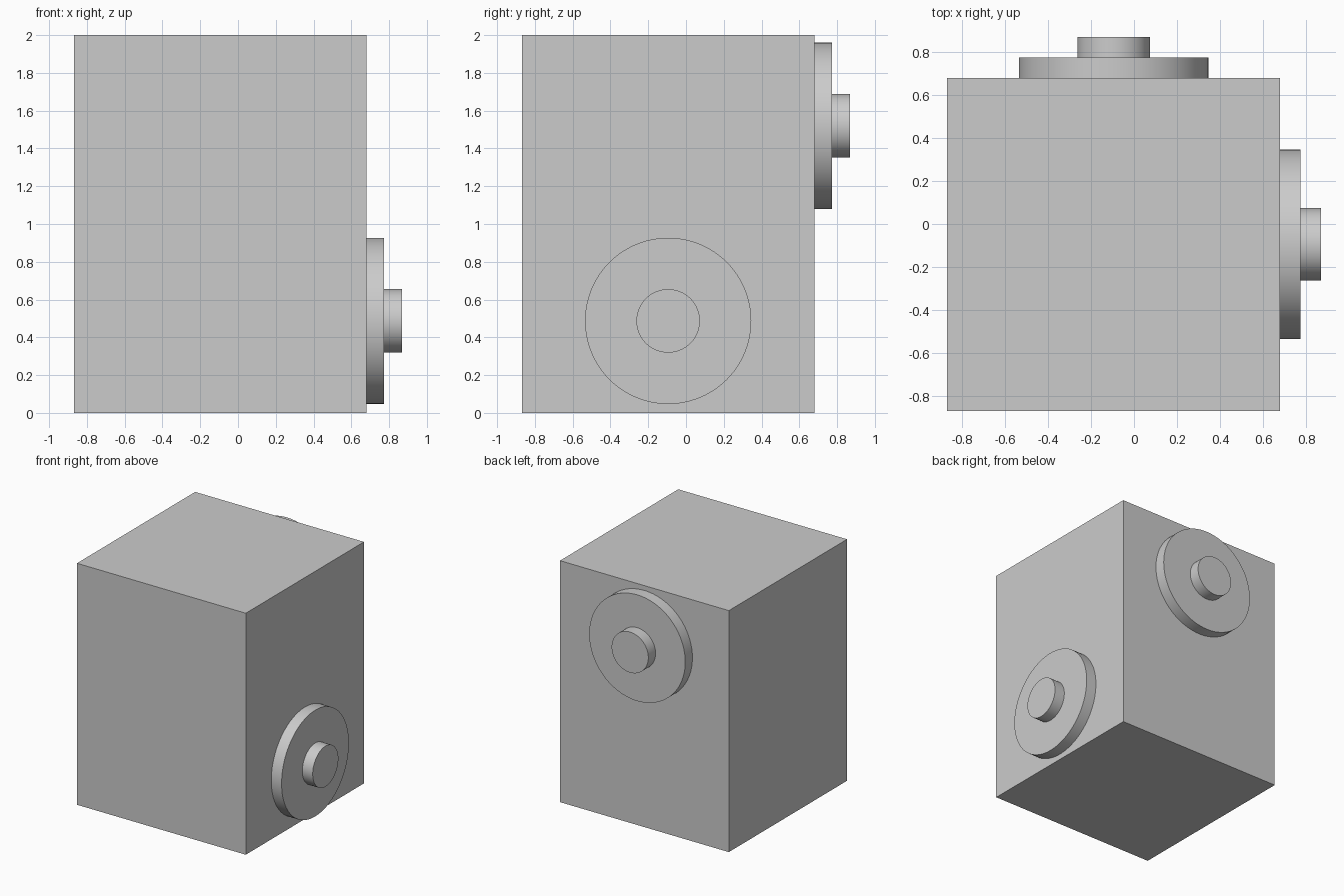
import bpy
import math
from mathutils import Vector

default = bpy.data.objects.get("Cube")
if default:
    bpy.data.objects.remove(default, do_unlink=True)

grey = bpy.data.materials.new("plain_grey")
grey.use_nodes = True
colour = (0.6, 0.6, 0.6, 1.0)
grey.diffuse_color = colour
grey.node_tree.nodes["Principled BSDF"].inputs["Base Color"].default_value = colour

LOW, HIGH, HEIGHT = -0.868, 0.679, 2.0
MIDDLE = (LOW + HIGH) / 2
STEP = 0.0945


def finish(name):
    obj = bpy.context.object
    obj.name = name
    obj.data.materials.append(grey)
    return obj


def disc(name, face_centre, direction, radius, start):
    """Round plate whose base sits a given distance out from a body face."""
    out = Vector(direction)
    bpy.ops.mesh.primitive_cylinder_add(
        vertices=96, radius=radius, depth=STEP,
        location=Vector(face_centre) + out * (start + STEP / 2),
        rotation=out.to_track_quat("Z", "Y").to_euler())
    finish(name)
    bpy.ops.object.shade_smooth_by_angle(angle=math.radians(30))


# Main block
bpy.ops.mesh.primitive_cube_add(size=1, location=(MIDDLE, MIDDLE, HEIGHT / 2))
body = finish("body")
body.scale = (HIGH - LOW, HIGH - LOW, HEIGHT)
bpy.ops.object.transform_apply(location=False, rotation=False, scale=True)

# Stepped round bosses: low on the +x side, high on the back
for side, centre, direction in (
        ("side", (HIGH, MIDDLE, 0.487), (1, 0, 0)),
        ("back", (MIDDLE, HIGH, 1.52), (0, 1, 0))):
    disc(side + "_flange", centre, direction, 0.44, 0)
    disc(side + "_hub", centre, direction, 0.168, STEP)
